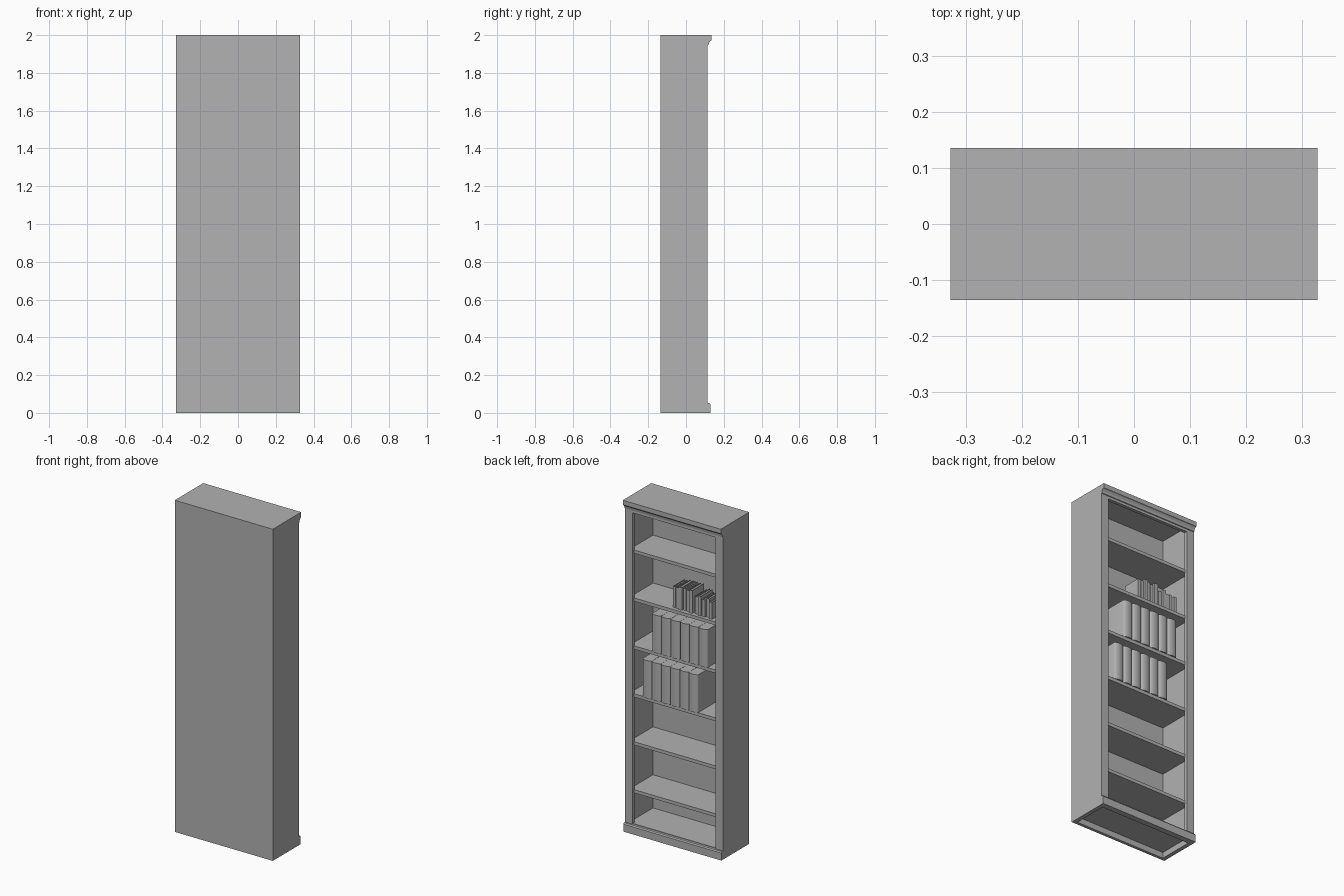
import bpy, bmesh, math, random

random.seed(4)
if "Cube" in bpy.data.objects:
    bpy.data.objects.remove(bpy.data.objects["Cube"])

grey = bpy.data.materials.new("plain_grey")
grey.use_nodes = True
colour = (0.445, 0.445, 0.445, 1)
grey.diffuse_color = colour
grey.node_tree.nodes["Principled BSDF"].inputs["Base Color"].default_value = colour


def finish(name, bm):
    bmesh.ops.recalc_face_normals(bm, faces=bm.faces)
    mesh = bpy.data.meshes.new(name)
    bm.to_mesh(mesh)
    bm.free()
    mesh.materials.append(grey)
    obj = bpy.data.objects.new(name, mesh)
    bpy.context.collection.objects.link(obj)
    return obj


def box(name, x, y, z):
    """Box from (min, max) pairs."""
    bm = bmesh.new()
    bmesh.ops.create_cube(bm, size=1)
    for v in bm.verts:
        v.co = [lo + (c + 0.5) * (hi - lo) for c, (lo, hi) in zip(v.co, (x, y, z))]
    return finish(name, bm)


def extrude(name, points, direction):
    """Solid made by extruding a flat outline of 3D points."""
    bm = bmesh.new()
    face = bm.faces.new([bm.verts.new(p) for p in points])
    out = bmesh.ops.extrude_face_region(bm, geom=[face], use_keep_orig=True)
    new = [g for g in out["geom"] if isinstance(g, bmesh.types.BMVert)]
    bmesh.ops.translate(bm, verts=new, vec=direction)
    return finish(name, bm)


W, BACK, FACE, H = 0.327, -0.135, 0.115, 2.0
SIDE = 0.025
INNER = W - SIDE
STILE = 0.05

# Carcass
box("back_panel", (-INNER, INNER), (BACK, BACK + 0.018), (0, H))
box("top_panel", (-INNER, INNER), (BACK + 0.018, FACE - 0.02), (H - 0.02, H))
box("floor_panel", (-INNER, INNER), (BACK + 0.018, FACE - 0.005), (0.035, 0.055))
for name, s in (("left", 1), ("right", -1)):
    box(name + "_side", sorted((s * INNER, s * W)), (BACK, FACE - 0.02), (0, H))
    box(name + "_stile", sorted((s * (W - STILE), s * W)), (FACE - 0.02, FACE), (0, H))

# Head rail with crown moulding, and base board with a chamfered top
crown = [(FACE - 0.02, 1.93), (FACE, 1.93), (FACE, 1.945), (0.119, 1.947), (0.122, 1.96),
         (0.129, 1.969), (0.135, 1.972), (0.135, H), (FACE - 0.02, H)]
base = [(FACE - 0.02, 0), (0.13, 0), (0.13, 0.045), (0.125, 0.052), (FACE - 0.02, 0.052)]
for name, outline in (("crown_moulding", crown), ("base_board", base)):
    extrude(name, [(-W, y, z) for y, z in outline], (2 * W, 0, 0))

# Shelves
shelf_tops = [0.255 + 0.289 * i for i in range(6)]
for i, top in enumerate(shelf_tops):
    box(f"shelf_{i + 1}", (-INNER, INNER), (BACK + 0.018, FACE - 0.015), (top - 0.02, top))


# Thick volumes with rounded spines
def volume_row(name, left, floor, count=6, width=0.062, height=0.228):
    for i in range(count):
        mid = left - width * (i + 0.5)
        half = width / 2 - 0.0005
        arc = [math.pi * k / 10 for k in range(11)]
        outline = [(mid + half * math.cos(a), 0.095 + 0.013 * math.sin(a), floor) for a in arc]
        outline += [(mid - half, -0.075, floor), (mid + half, -0.075, floor)]
        obj = extrude(f"{name}_{i + 1}", outline, (0, 0, height))
        bpy.ops.object.select_all(action="DESELECT")
        obj.select_set(True)
        bpy.context.view_layer.objects.active = obj
        bpy.ops.object.shade_smooth_by_angle(angle=math.radians(35))


volume_row("upper_volume", 0.221, shelf_tops[2])
volume_row("lower_volume", 0.157, shelf_tops[3])


# Thin books: two covers, a spine and an inset page block
def thin_book(name, x, width, height, front, depth):
    z = shelf_tops[4]
    back = front - depth
    cover = 0.003
    box(name + "_cover_a", (x - cover, x), (back, front), (z, z + height))
    box(name + "_cover_b", (x - width, x - width + cover), (back, front), (z, z + height))
    box(name + "_spine", (x - width + cover, x - cover), (front - cover, front), (z, z + height))
    box(name + "_pages", (x - width + cover, x - cover), (back + 0.004, front - cover),
        (z + 0.004, z + height - 0.005))


x = 0.035
for i in range(11):
    tall = i < 6
    width = random.uniform(0.016, 0.023)
    height = random.uniform(0.125, 0.14) if tall else random.uniform(0.1, 0.125)
    thin_book(f"thin_book_{i + 1}", x, width, height, random.uniform(0.07, 0.085), 0.11)
    x -= width + (0.004 if i != 5 else 0.012)
